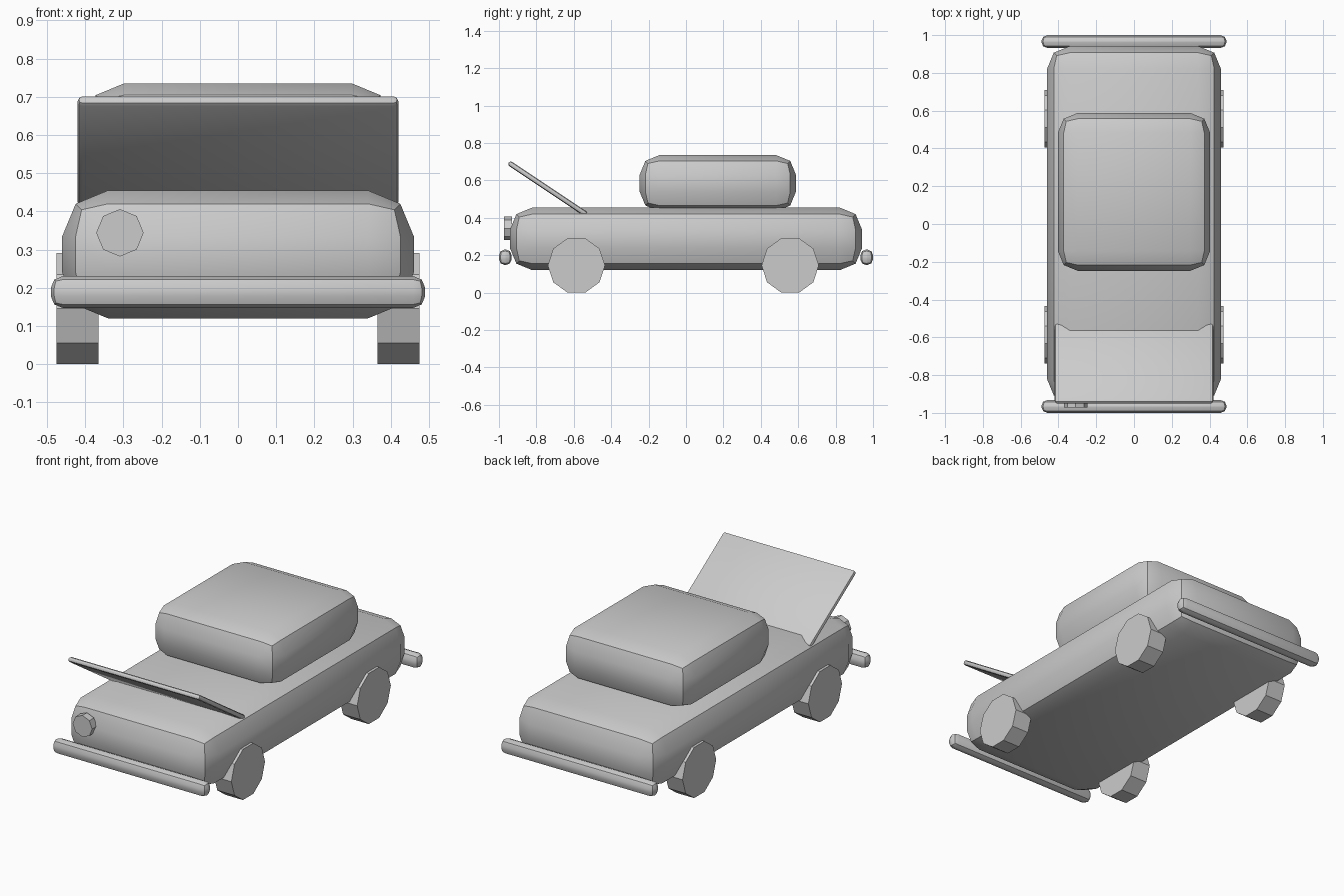
import bpy, bmesh, math
from mathutils import Matrix

if "Cube" in bpy.data.objects:
    bpy.data.objects.remove(bpy.data.objects["Cube"])

grey = bpy.data.materials.new("plain grey")
grey.diffuse_color = (0.6, 0.6, 0.6, 1)
grey.use_nodes = True
grey.node_tree.nodes["Principled BSDF"].inputs["Base Color"].default_value = grey.diffuse_color


def finish(name, bm, matrix):
    """Turn a bmesh into a placed object, smooth except at sharp edges."""
    bmesh.ops.recalc_face_normals(bm, faces=bm.faces)
    bm.transform(matrix)
    mesh = bpy.data.meshes.new(name)
    bm.to_mesh(mesh)
    bm.free()
    mesh.materials.append(grey)
    mesh.shade_smooth()
    mesh.set_sharp_from_angle(angle=math.radians(30))
    obj = bpy.data.objects.new(name, mesh)
    bpy.context.collection.objects.link(obj)
    return obj


def rounded_box(name, center, size, radius, tilt=0):
    bm = bmesh.new()
    bmesh.ops.create_cube(bm, size=1, matrix=Matrix.Diagonal((*size, 1)))
    bmesh.ops.bevel(bm, geom=bm.edges[:], offset=radius, segments=2,
                    profile=0.5, affect='EDGES', clamp_overlap=True)
    return finish(name, bm, Matrix.Translation(center) @ Matrix.Rotation(tilt, 4, 'X'))


def disc(name, center, radius, depth, sides, axis):
    bm = bmesh.new()
    bmesh.ops.create_cone(bm, cap_ends=True, segments=sides, radius1=radius,
                          radius2=radius, depth=depth)
    # point a vertex along the first cross axis, then lay the disc on its side
    start = max(bm.verts, key=lambda v: v.co.x).co
    spin = Matrix.Rotation(-math.atan2(start.y, start.x), 4, 'Z')
    if axis == 'X':
        spin = Matrix.Rotation(math.pi / 2, 4, 'Z') @ spin
        lay = Matrix.Rotation(math.pi / 2, 4, 'Y')
    else:
        lay = Matrix.Rotation(math.pi / 2, 4, 'X')
    return finish(name, bm, Matrix.Translation(center) @ lay @ spin)


# Body and cabin
rounded_box("body", (0, 0, 0.2875), (0.92, 1.884, 0.335), 0.12)
rounded_box("cabin", (0, 0.17, 0.585), (0.806, 0.836, 0.30), 0.105)

# Raised hood, hinged at its rear edge
rounded_box("hood", (0, -0.74, 0.556), (0.84, 0.50, 0.028), 0.0135,
            tilt=math.radians(-33.7))

# Bumpers
for name, side in (("front", -1), ("rear", 1)):
    rounded_box(name + "_bumper", (0, side * 0.966, 0.189), (0.98, 0.068, 0.083), 0.031)

# Wheels
for end, y in (("front", -0.586), ("rear", 0.557)):
    for hand, side in (("left", -1), ("right", 1)):
        disc(f"{end}_{hand}_wheel", (side * 0.42, y, 0.1455), 0.153, 0.11, 10, 'X')

# Single headlight
disc("headlight", (-0.309, -0.951, 0.344), 0.062, 0.042, 8, 'Y')
